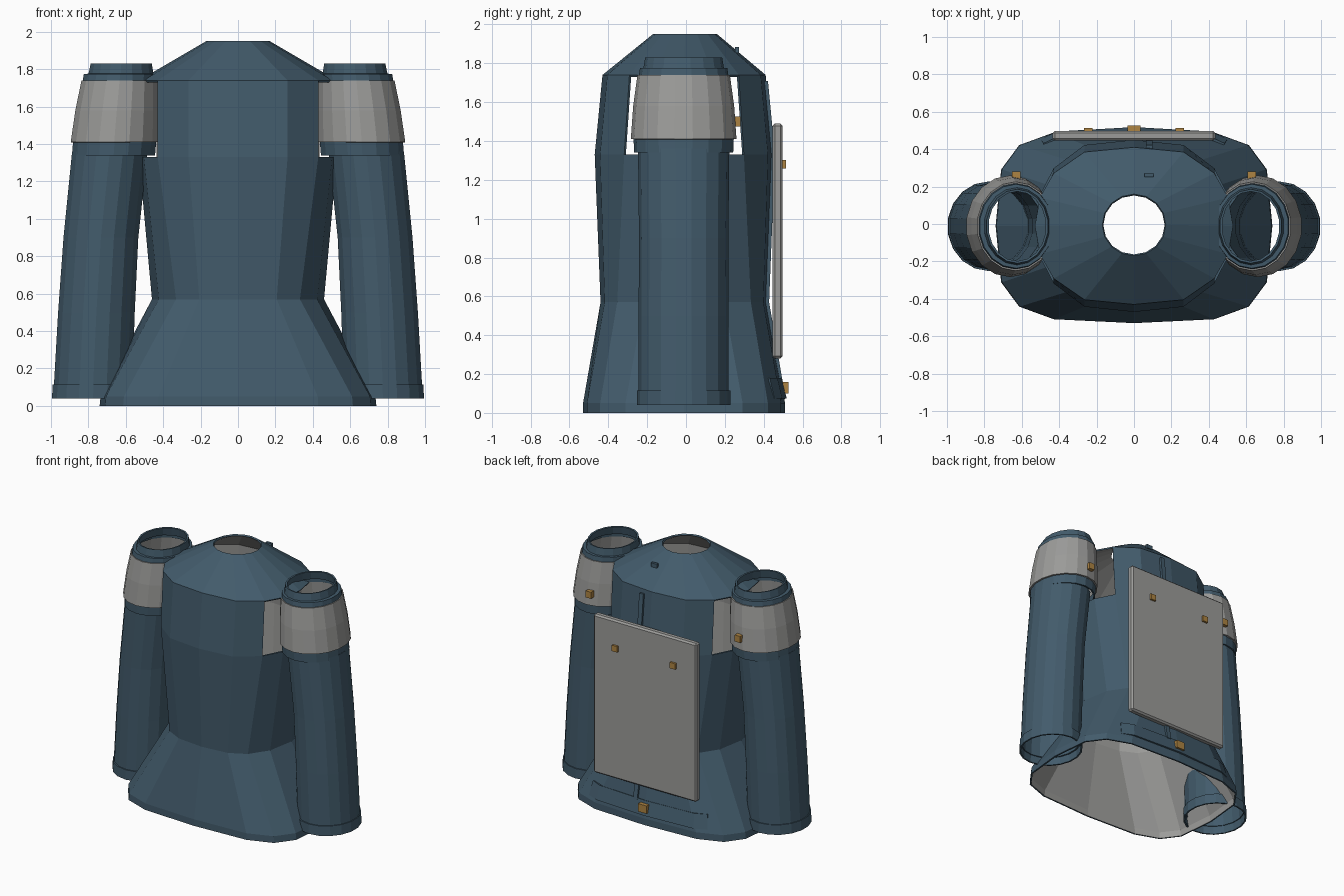
import bpy, bmesh, math

if "Cube" in bpy.data.objects:
    bpy.data.objects.remove(bpy.data.objects["Cube"])


def material(name, rgb):
    m = bpy.data.materials.new(name)
    m.diffuse_color = (*rgb, 1)
    m.use_nodes = True
    m.node_tree.nodes["Principled BSDF"].inputs["Base Color"].default_value = m.diffuse_color
    return m


BLUE = material("slate_blue", (0.055, 0.105, 0.148))
GREY = material("warm_grey", (0.33, 0.33, 0.32))
GOLD = material("brass", (0.42, 0.23, 0.055))


def make(name, verts, faces, mats, thickness=0, inner=0):
    me = bpy.data.meshes.new(name)
    me.from_pydata(verts, [], faces)
    ob = bpy.data.objects.new(name, me)
    bpy.context.collection.objects.link(ob)
    for m in mats:
        me.materials.append(m)
    if thickness:
        mod = ob.modifiers.new("thickness", 'SOLIDIFY')
        mod.thickness = thickness
        mod.offset = -1
        mod.material_offset = inner
    return ob


def loft(name, rings, mats, thickness=0.012, inner=0, skip=lambda i, j: False):
    """Skin clockwise rings listed from bottom to top."""
    n = len(rings[0])
    faces = []
    for i in range(len(rings) - 1):
        for j in range(n):
            if not skip(i, j):
                k = (j + 1) % n
                faces.append((i*n + j, (i+1)*n + j, (i+1)*n + k, i*n + k))
    return make(name, [p for r in rings for p in r], faces, mats, thickness, inner)


def box(name, mat, centre, size, bevel=0):
    bm = bmesh.new()
    bmesh.ops.create_cube(bm, size=1)
    for v in bm.verts:
        v.co = [c + s * x for c, s, x in zip(centre, size, v.co)]
    me = bpy.data.meshes.new(name)
    bm.to_mesh(me)
    bm.free()
    ob = bpy.data.objects.new(name, me)
    bpy.context.collection.objects.link(ob)
    me.materials.append(mat)
    if bevel:
        b = ob.modifiers.new("bevel", 'BEVEL')
        b.width, b.segments = bevel, 1
    return ob


# Quarter outlines of the torso, from the middle of the back to the side
HEM = [(0, 1), (.58, .96), (.83, .83), (.96, .58), (1, 0)]
WAIST = [(0, 1), (.45, .95), (.72, .80), (.92, .48), (1, 0)]
CHEST = [(0, 1), (.50, .94), (.81, .67), (.95, .36), (1, 0)]
NECK = [(math.sin(a * math.pi / 8), math.cos(a * math.pi / 8)) for a in range(5)]


def torso_ring(z, rx, front, back, q):
    cy, ry = (front + back) / 2, (back - front) / 2
    half = q + [(x, -y) for x, y in q[-2::-1]]
    full = half + [(-x, y) for x, y in half[-2:0:-1]]
    return [(rx * x, cy + ry * y, z) for x, y in full]


# Torso with lined inside and open armholes
chest_top = torso_ring(1.74, .53, -.43, .41, CHEST)
loft("torso", [
    torso_ring(0, .74, -.53, .51, HEM),
    torso_ring(.05, .735, -.53, .51, HEM),
    torso_ring(.57, .46, -.44, .42, WAIST),
    torso_ring(1.33, .53, -.47, .45, CHEST),
    chest_top],
    [BLUE, GREY], inner=1, skip=lambda i, j: i == 3 and j % 8 in (2, 3, 4, 5))

# Sloped yoke with neck opening
loft("yoke", [chest_top, torso_ring(1.95, .17, -.17, .16, NECK)], [BLUE, GREY], inner=1)


def sleeve_ring(s, z, cx, rx, ry, n=18):
    return [(s * cx + rx * math.sin(2 * math.pi * k / n),
             -.012 + ry * math.cos(2 * math.pi * k / n), z) for k in range(n)]


# Sleeves, each with a cuff, shoulder band and top collar
SLEEVE_PARTS = {
    "sleeve": (BLUE, [(.10, .775, .213, .232), (.50, .757, .208, .232),
                      (.90, .733, .203, .230), (1.36, .685, .205, .235)]),
    "cuff": (BLUE, [(.04, .775, .223, .240), (.115, .772, .222, .240)]),
    "shoulder_trim": (BLUE, [(1.34, .665, .225, .255), (1.41, .66, .226, .258)]),
    "shoulder_band": (GREY, [(1.41, .662, .236, .272), (1.58, .648, .225, .260),
                             (1.74, .633, .207, .238)]),
    "shoulder_collar": (BLUE, [(1.74, .633, .200, .230), (1.775, .630, .197, .225),
                               (1.776, .626, .176, .207), (1.83, .624, .166, .198)]),
}
for s, side in ((1, "right"), (-1, "left")):
    for part, (mat, prof) in SLEEVE_PARTS.items():
        loft(f"{side}_{part}", [sleeve_ring(s, *p) for p in prof], [mat])
    box(f"{side}_shoulder_stud", GOLD, (s * .63, .262, 1.50), (.045, .035, .05))
    box(f"{side}_panel_stud", GOLD, (s * .245, .504, 1.28), (.045, .02, .045))

# Back panel
box("back_panel", GREY, (0, .472, .885), (.87, .052, 1.21), .012)

# Belt wrapped over the back of the hem
xs = [-.50, -.41, 0, .41, .50]
ys = [.455, .495, .518, .495, .455]
belt = [(x, y, .075) for x, y in zip(xs, ys)] + \
       [(x * .97, y - .024, .18) for x, y in zip(xs, ys)]
make("belt", belt, [(k + 1, k, k + 5, k + 6) for k in range(4)], [BLUE], .03)
box("belt_buckle", GOLD, (0, .510, .13), (.07, .035, .06))

# Narrow strap down the back and its loop on the yoke
path = [(.17, .496), (.57, .428), (1.33, .458), (1.71, .422)]
strap = [(x, y, z) for z, y in path for x in (.065, .10)]
make("back_strap", strap, [(2*k + 1, 2*k, 2*k + 2, 2*k + 3) for k in range(3)],
     [BLUE], .02)
box("yoke_loop", BLUE, (.08, .262, 1.868), (.05, .02, .03))
